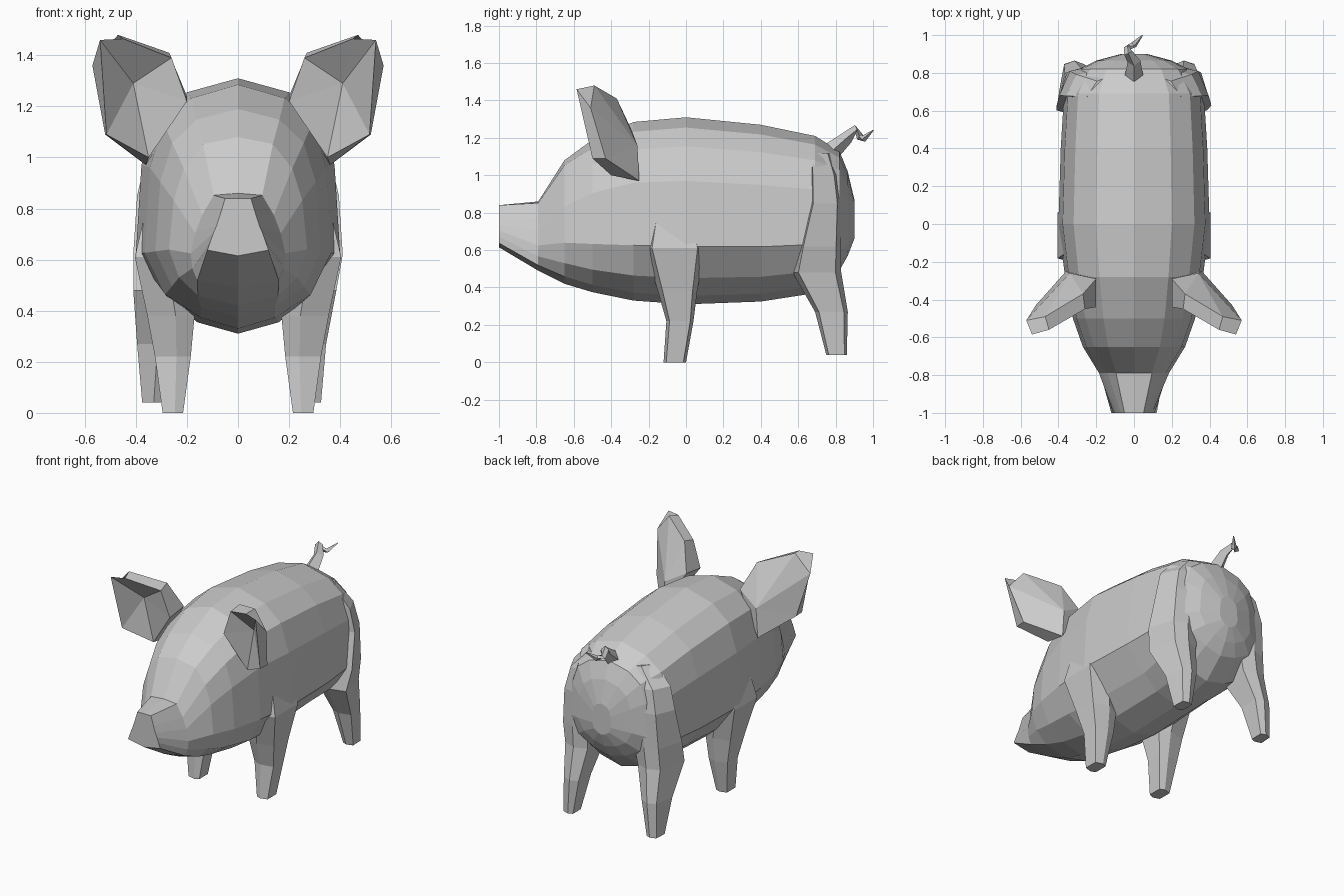
import bpy, bmesh
from mathutils import Vector

if "Cube" in bpy.data.objects:
    bpy.data.objects.remove(bpy.data.objects["Cube"])


def make(name, verts, faces, mirror=False):
    mesh = bpy.data.meshes.new(name)
    bm = bmesh.new()
    vs = [bm.verts.new(v) for v in verts]
    for f in faces:
        bm.faces.new([vs[i] for i in f])
    bmesh.ops.recalc_face_normals(bm, faces=bm.faces)
    bm.to_mesh(mesh)
    bm.free()
    ob = bpy.data.objects.new(name, mesh)
    bpy.context.collection.objects.link(ob)
    if mirror:
        ob.modifiers.new("mirror", 'MIRROR')
    return ob


def loft(name, rings):
    """Skin closed rings of equal length and cap both ends."""
    n = len(rings[0])
    verts = [p for r in rings for p in r]
    faces = [(k * n + i, k * n + (i + 1) % n, (k + 1) * n + (i + 1) % n, (k + 1) * n + i)
             for k in range(len(rings) - 1) for i in range(n)]
    faces += [tuple(range(n)), tuple(range(len(verts) - n, len(verts)))]
    return make(name, verts, faces)


# Body and head: half profiles (width share, height share), barrel blending into snout
barrel = [(0, 1), (.5, .945), (.8, .845), (.945, .66), (1, .31), (.78, .14), (.4, .045), (0, 0)]
snout = [(0, 1), (.42, 1), (.58, .72), (.7, .52), (.8, .4), (.9, .25), (1, .1), (0, 0)]
# y, top, bottom, half width, snout blend, belly tuck
stations = [(-1, .84, .615, .12, 1, 1), (-.79, .86, .49, .21, .6, 1), (-.65, 1.08, .42, .285, .25, 1),
            (-.5, 1.19, .375, .328, .07, 1), (-.28, 1.285, .33, .365, 0, 1), (0, 1.31, .31, .40, 0, .88),
            (.4, 1.27, .325, .388, 0, .85), (.69, 1.21, .37, .37, 0, 1), (.82, 1.13, .49, .29, 0, 1),
            (.865, 1.02, .57, .2, 0, 1), (.9, .87, .66, .07, 0, 1)]
rings = []
for y, top, bot, w, k, tuck in stations:
    half = [(w * (a[0] * (1 - k) + b[0] * k) * (tuck if i == 5 else 1), y,
             bot + (top - bot) * (a[1] * (1 - k) + b[1] * k))
            for i, (a, b) in enumerate(zip(barrel, snout))]
    rings.append(half + [(-x, yy, z) for x, yy, z in half[-2:0:-1]])
loft("body", rings)


# Legs: chamfered rings given as z, inner x, outer x, front y, back y
def leg(name, side, levels, taper=0):
    out = []
    for z, x0, x1, y0, y1 in levels:
        xm, c = x0 * .6 + x1 * .4, (y1 - y0) * .12
        x2 = x1 - taper * min(1, z / .6)
        out.append([(side * x, y, z) for x, y in
                    [(x0, y0 + c), (xm, y0), (x1, y0 + c), (x2, y1 - c), (xm, y1), (x0, y1 - c)]])
    loft(name, out)


for side, label, s in [(1, "right", .05), (-1, "left", 0)]:
    leg(label + "_front_leg", side,
        [(0, .215, .295, -.12, 0), (.22, .185, .325, -.105, .04), (.38, .17, .355, -.15, .06),
         (.61, .2, .404, -.22, .1), (.8, .22, .36, -.18, .05)])
    # The right hind foot stands slightly further in
    leg(label + "_hind_leg", side,
        [(.04, .3 - s, .375 - s, .75, .86), (.27, .26 - s, .395 - s, .69, .865),
         (.48, .2 - s / 2, .41 - s / 2, .57, .83), (.62, .17, .41, .6, .83),
         (.85, .15, .395, .66, .83), (1.0, .13, .36, .66, .81), (1.12, .1, .25, .66, .77)], .055)

# Ears: front rim, back shell, hollow centre and back ridge
rim = [(.2, -.44, 1.22), (.26, -.45, 1.39), (.45, -.56, 1.465), (.54, -.585, 1.46),
       (.515, -.5, 1.09), (.35, -.4, 1.0)]
back = [(.2, -.29, 1.24), (.27, -.37, 1.41), (.47, -.49, 1.48), (.57, -.51, 1.36),
        (.52, -.43, 1.09), (.36, -.25, .97)]
faces = []
for i in range(6):
    j = (i + 1) % 6
    faces += [(i, j, 6 + j, 6 + i), (i, j, 12), (6 + i, 6 + j, 13)]
make("ears", rim + back + [(.41, -.415, 1.29), (.34, -.26, 1.16)], faces, True)

# Curly tail: tapered four-sided tube along a bent path
path = [(0, .78, 1.13, .05), (0, .86, 1.2, .034), (-.03, .905, 1.245, .024),
        (-.035, .93, 1.205, .02), (.0, .95, 1.195, .018), (.045, 1.0, 1.24, .003)]
tail = []
for i, p in enumerate(path):
    a, b = path[max(i - 1, 0)], path[min(i + 1, len(path) - 1)]
    d = (Vector(b[:3]) - Vector(a[:3])).normalized()
    u = (Vector((1, 0, 0)) - d * d.x).normalized()
    v = d.cross(u)
    c = Vector(p[:3])
    tail.append([c + u * p[3], c + v * p[3], c - u * p[3], c - v * p[3]])
loft("tail", tail)
